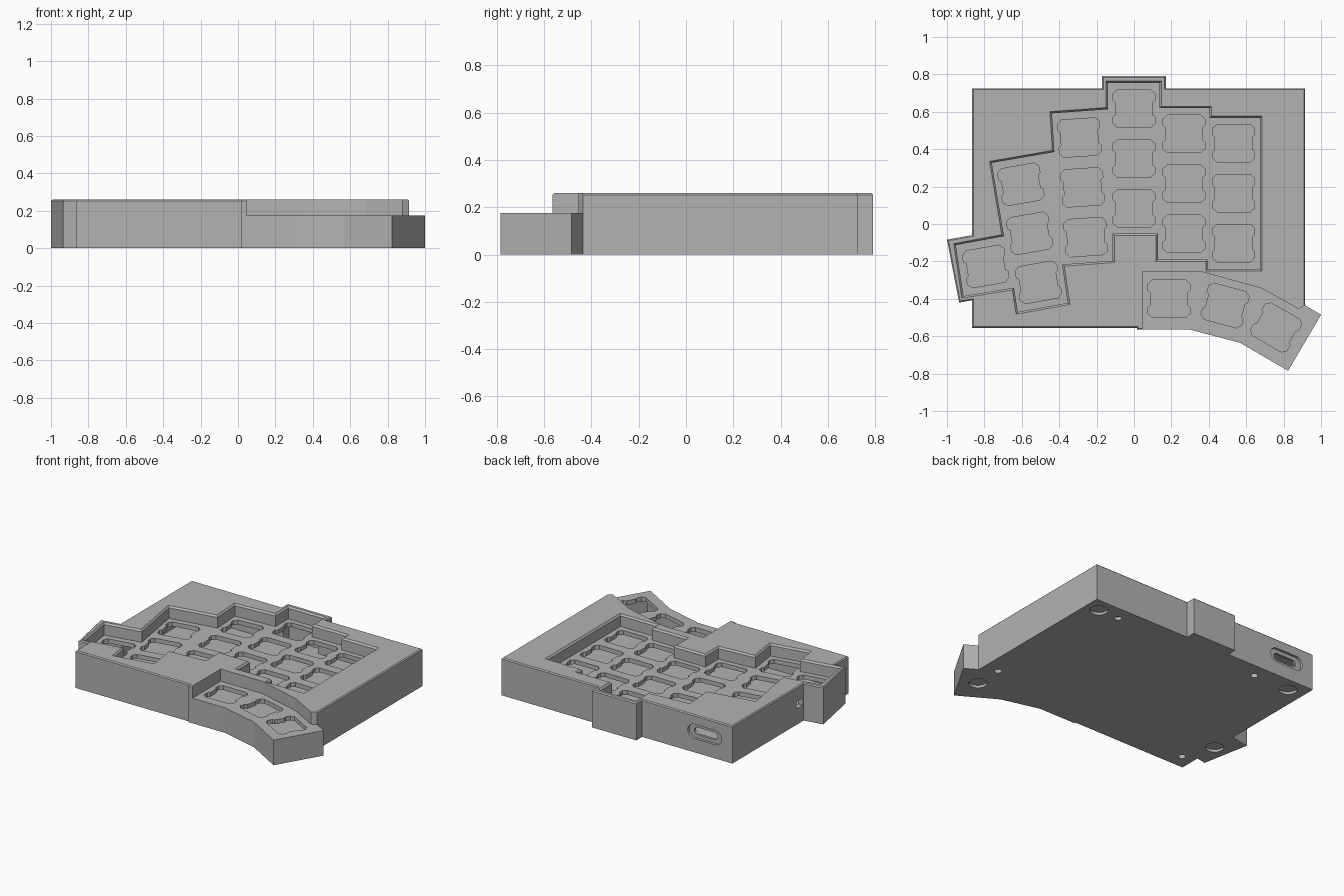
import bpy, bmesh, math
from mathutils import Matrix, Vector

if "Cube" in bpy.data.objects:
    bpy.data.objects.remove(bpy.data.objects["Cube"])

grey = bpy.data.materials.new("case_grey")
grey.diffuse_color = (0.45, 0.45, 0.45, 1)
grey.use_nodes = True
grey.node_tree.nodes["Principled BSDF"].inputs["Base Color"].default_value = grey.diffuse_color


def offset(pts, d):
    """Mitred offset of a counter-clockwise outline, outward for d > 0."""
    out, n = [], len(pts)
    for i in range(n):
        p, a, b = Vector(pts[i]), Vector(pts[i - 1]), Vector(pts[(i + 1) % n])
        e, f = (p - a).normalized(), (b - p).normalized()
        n1, n2 = Vector((e.y, -e.x)), Vector((f.y, -f.x))
        out.append(p + (n1 + n2) * d / (1 + n1.dot(n2)))
    return out


def ccw(pts):
    area = sum(pts[i - 1][0] * p[1] - p[0] * pts[i - 1][1] for i, p in enumerate(pts))
    return pts if area > 0 else pts[::-1]


def add_prism(bm, pts, levels, mat=Matrix()):
    """Stack of outlines at (height, offset) levels, closed at both ends."""
    pts = ccw(pts)
    rings = [[bm.verts.new(mat @ Vector((p[0], p[1], z))) for p in offset(pts, d)]
             for z, d in levels]
    for lo, hi in zip(rings, rings[1:]):
        for i in range(len(pts)):
            bm.faces.new((lo[i - 1], lo[i], hi[i], hi[i - 1]))
    bm.faces.new(rings[0][::-1])
    bm.faces.new(rings[-1])


def make(name, parts):
    bm = bmesh.new()
    for part in parts:
        add_prism(bm, *part)
    bmesh.ops.recalc_face_normals(bm, faces=bm.faces)
    me = bpy.data.meshes.new(name)
    bm.to_mesh(me)
    bm.free()
    me.materials.append(grey)
    ob = bpy.data.objects.new(name, me)
    bpy.context.collection.objects.link(ob)
    return ob


def cut(target, name, parts):
    cutter = make(name, parts)
    cutter.hide_render = True
    cutter.hide_viewport = True
    mod = target.modifiers.new(name, 'BOOLEAN')
    mod.operation, mod.solver, mod.object = 'DIFFERENCE', 'EXACT', cutter


def circle(x, y, r, n=24):
    return [(x + r * math.cos(2 * math.pi * i / n), y + r * math.sin(2 * math.pi * i / n))
            for i in range(n)]


def stadium(w, h, n=10):
    r, s = h / 2, w / 2 - h / 2
    right = [(s + r * math.cos(a), r * math.sin(a))
             for a in (math.pi * (i / n - 0.5) for i in range(n + 1))]
    return right + [(-x, -y) for x, y in right]


def box(x0, x1, y0, y1):
    return [(x0, y0), (x1, y0), (x1, y1), (x0, y1)]


# Outline shared by the shell, the floor plate and the cavity
thumb_edge = [(.30, -.565), (.567, -.635), (.824, -.785), (1.0, -.485), (.915, -.435)]
back_edge = [(.915, .725), (.17, .725), (.17, .79), (-.17, .79), (-.17, .725),
             (-.865, .725), (-.865, -.06), (-1.0, -.083), (-.935, -.42), (-.865, -.408)]
outline = [(-.865, -.555), (.015, -.555), (.015, -.565)] + thumb_edge + back_edge
cavity = [(-.865, -.555)] + thumb_edge + back_edge

# Stepped well around the finger keys
well = [(-.143, .617), (-.143, .757), (.14, .757), (.14, .623), (.407, .623), (.407, .57),
        (.677, .57), (.677, -.245), (.39, -.245), (.39, -.193), (.125, -.193), (.125, -.055),
        (-.11, -.055), (-.11, -.2), (-.38, -.22), (-.35, -.425), (-.625, -.475),
        (-.645, -.345), (-.915, -.39), (-.957, -.11), (-.70, -.062), (-.765, .33),
        (-.43, .388), (-.443, .595)]

# Lowered area above the thumb keys
thumb_step = [(.045, -.9), (.045, -.255), (.36, -.255), (.685, -.345), (.88, -.455),
              (.915, -.435), (1.1, -.33), (1.1, -.9)]

# Key positions: x, y, angle in degrees
keys = [(0, .617 - .267 * i, 0) for i in range(3)]
keys += [(.267, .482 - .267 * i, 0) for i in range(3)]
keys += [(.533, .432 - .267 * i, 0) for i in range(3)]
keys += [(-.292 + .017 * i, .462 - .266 * i, 4) for i in range(3)]
keys += [(-.605 + .047 * i, .212 - .262 * i, 10) for i in range(3)]
keys += [(-.793, -.227, 10), (.187, -.4, 0), (.487, -.436, -15), (.76, -.553, -30)]

# Switch opening: a square with side notches
q = [(.099, .035), (.112, .045), (.112, .08), (.099, .09), (.09, .1)]
opening = (q + [(-x, y) for x, y in q[::-1]] + [(-x, -y) for x, y in q]
           + [(x, -y) for x, y in q[::-1]])

# Upper shell with switch plate
shell = make("case_shell", [(outline, [(.03, 0), (.253, 0), (.26, -.007)])])
cut(shell, "thumb_step_cutter", [(thumb_step, [(.175, 0), (.4, 0)])])
cut(shell, "key_well_cutter", [(well, [(.175, -.004), (.248, -.004), (.262, .008)])])
cut(shell, "cavity_cutter", [(cavity, [(.01, -.035), (.145, -.035)])])
cut(shell, "controller_pocket_cutter", [(box(-.82, -.48, .43, .69), [(.1, 0), (.22, 0)])])
cut(shell, "switch_opening_cutter",
    [(opening, [(.12, 0), (.2, 0)],
      Matrix.Translation((x, y, 0)) @ Matrix.Rotation(math.radians(a), 4, 'Z'))
     for x, y, a in keys])

# Cable port in the back wall and small slot in the left wall
back = Matrix.Translation((-.65, .725, .145)) @ Matrix.Rotation(math.radians(90), 4, 'X')
cut(shell, "port_recess_cutter", [(stadium(.26, .1), [(-.05, 0), (.018, 0)], back)])
cut(shell, "port_slot_cutter", [(stadium(.18, .05), [(-.04, 0), (.06, 0)], back)])
cut(shell, "side_slot_cutter", [(box(-.9, -.8, -.05, .02), [(.11, 0), (.16, 0)])])

# Floor plate with foot recesses and screw holes
floor = make("floor_plate", [(outline, [(0, 0), (.03, 0)])])
feet = [(.814, .626), (.807, -.57), (-.745, .625), (-.858, -.231)]
screws = [(.657, .625), (.81, -.372), (-.467, .623), (-.774, -.453)]
cut(floor, "foot_recess_cutter",
    [(circle(x, y, .058), [(-.02, 0), (.018, 0)]) for x, y in feet])
cut(floor, "screw_hole_cutter",
    [(circle(x, y, .024, 16), [(-.02, 0), (.025, 0)]) for x, y in screws])
